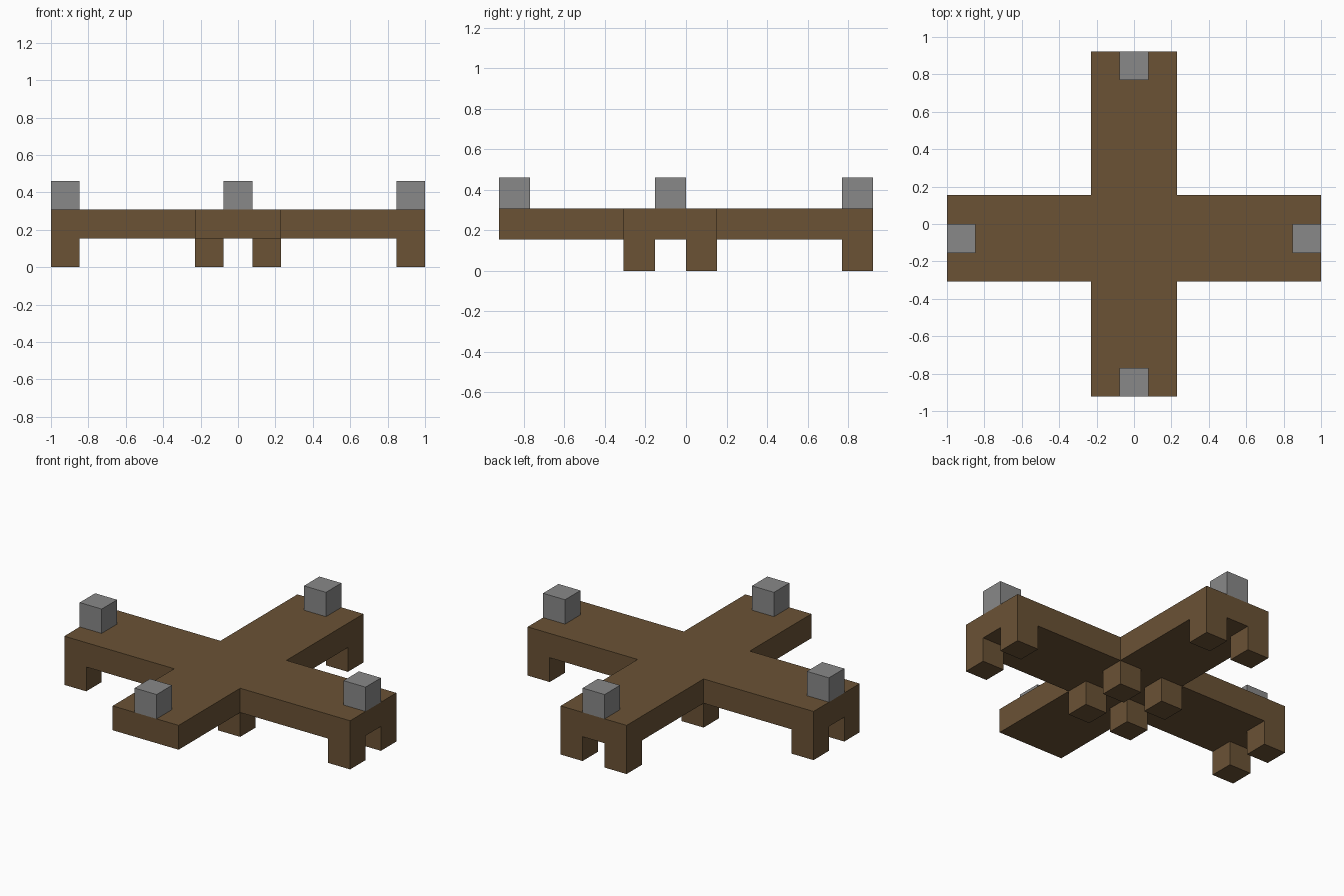
import bpy
import bmesh
from mathutils import Matrix

U = 2 / 13  # one block of the grid the model is built on

cube = bpy.data.objects.get("Cube")
if cube:
    bpy.data.objects.remove(cube, do_unlink=True)


def make_material(name, color):
    mat = bpy.data.materials.new(name)
    mat.use_nodes = True
    mat.diffuse_color = color
    mat.node_tree.nodes["Principled BSDF"].inputs["Base Color"].default_value = color
    return mat


def add_object(name, bm, mat):
    bmesh.ops.recalc_face_normals(bm, faces=bm.faces)
    mesh = bpy.data.meshes.new(name)
    bm.to_mesh(mesh)
    bm.free()
    mesh.materials.append(mat)
    obj = bpy.data.objects.new(name, mesh)
    bpy.context.collection.objects.link(obj)
    return obj


def block(name, x, y, z, mat):
    """One-unit cube centred at a grid position."""
    bm = bmesh.new()
    bmesh.ops.create_cube(bm, size=U, matrix=Matrix.Translation((x * U, y * U, z * U)))
    return add_object(name, bm, mat)


brown = make_material("brown wood", (0.145, 0.085, 0.036, 1))
grey = make_material("grey stone", (0.25, 0.25, 0.25, 1))

# Cross-shaped deck: half outline mirrored across x, then extruded upward
half = [(1.5, -6), (1.5, -2), (6.5, -2), (6.5, 1), (1.5, 1), (1.5, 6)]
outline = half + [(-x, y) for x, y in reversed(half)]
bm = bmesh.new()
base = bm.faces.new([bm.verts.new((x * U, y * U, U)) for x, y in outline])
top = bmesh.ops.extrude_face_region(bm, geom=[base], use_keep_orig=True)
bmesh.ops.translate(bm, vec=(0, 0, U),
                    verts=[v for v in top["geom"] if isinstance(v, bmesh.types.BMVert)])
add_object("cross_deck", bm, brown)

# Legs: pairs under the side arms, the centre and the back arm
for side, s in (("left", 1), ("right", -1)):
    for row, y in (("front", -1.5), ("back", 0.5)):
        block(f"{side}_arm_{row}_leg", s * 6, y, 0.5, brown)
        block(f"centre_{side}_{row}_leg", s, y, 0.5, brown)
    block(f"back_arm_{side}_leg", s, 5.5, 0.5, brown)

# Stone blocks on the ends of the four arms
for place, x, y in (("left", 6, -0.5), ("right", -6, -0.5),
                    ("front", 0, -5.5), ("back", 0, 5.5)):
    block(f"{place}_stone_block", x, y, 2.5, grey)
